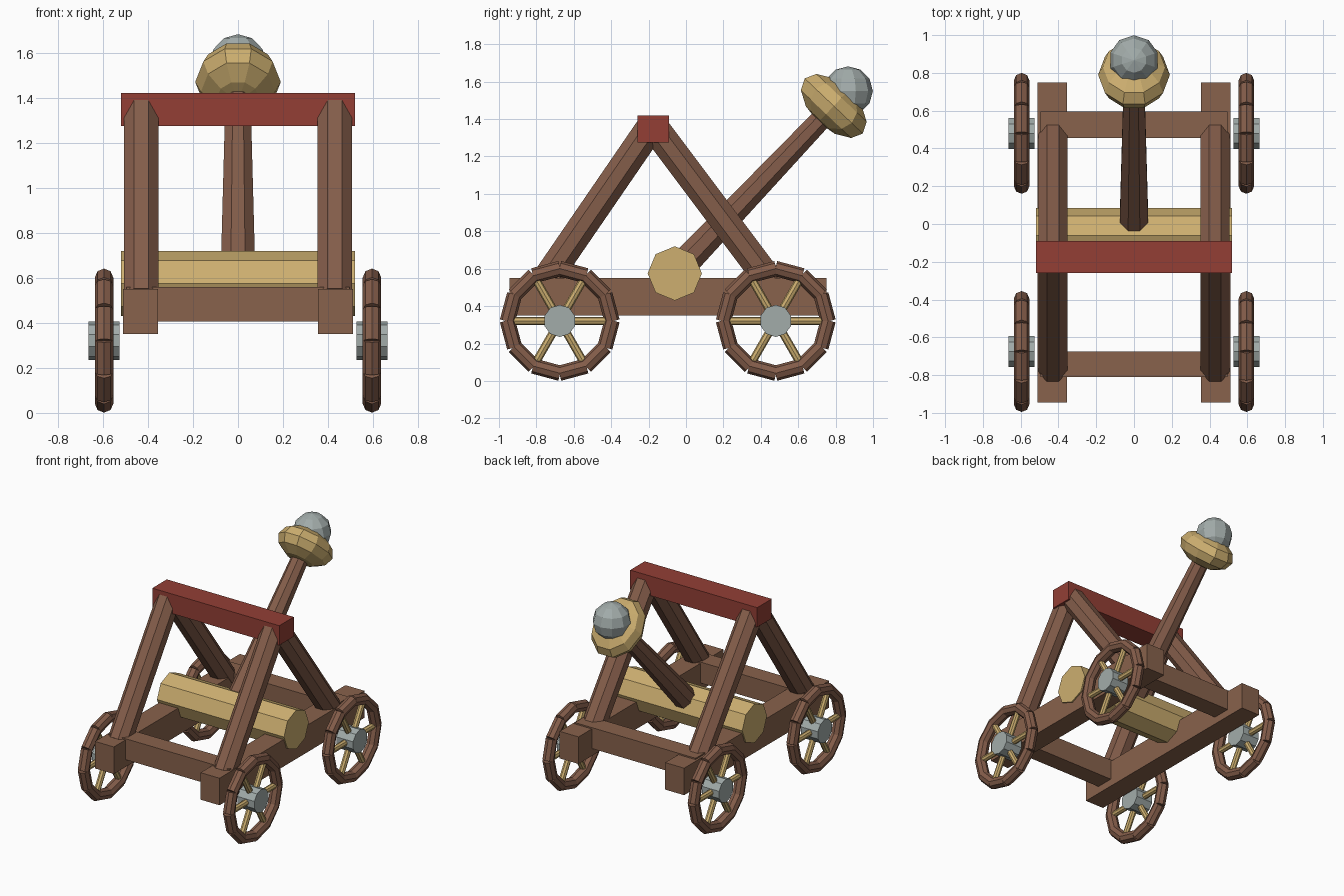
import bpy, math
from mathutils import Vector, Matrix

old = bpy.data.objects.get("Cube")
if old:
    bpy.data.objects.remove(old, do_unlink=True)


def material(name, r, g, b):
    # Colour given as sRGB bytes, stored as linear values
    lin = [((c / 255 + 0.055) / 1.055) ** 2.4 for c in (r, g, b)] + [1.0]
    m = bpy.data.materials.new(name)
    m.use_nodes = True
    m.diffuse_color = lin
    m.node_tree.nodes["Principled BSDF"].inputs["Base Color"].default_value = lin
    return m


beam_brown = material("beam brown", 136, 98, 76)
pole_brown = material("pole brown", 132, 93, 74)
pale_wood = material("pale wood", 205, 175, 112)
stone_grey = material("stone grey", 162, 172, 170)
bar_red = material("bar red", 147, 63, 53)


def finish(name, mat):
    ob = bpy.context.object
    ob.name = name
    ob.data.materials.append(mat)
    return ob


def box(name, x, y, z, mat):
    # Box from (min, max) ranges
    lo, hi = Vector((x[0], y[0], z[0])), Vector((x[1], y[1], z[1]))
    bpy.ops.mesh.primitive_cube_add(size=1)
    ob = finish(name, mat)
    ob.data.transform(Matrix.Translation((lo + hi) / 2) @ Matrix.Diagonal((*(hi - lo), 1)))
    return ob


def rod(name, a, b, r1, r2, mat, sides=8, turn=0.0):
    # Tapered prism between two points, one flat or edge kept facing x
    a, b = Vector(a), Vector(b)
    bpy.ops.mesh.primitive_cone_add(vertices=sides, radius1=r1, radius2=r2, depth=(b - a).length)
    ob = finish(name, mat)
    w = (b - a).normalized()
    u = Vector((1, 0, 0)) if abs(w.x) < 0.9 else Vector((0, 1, 0))
    v = w.cross(u)
    frame = Matrix((u, v, w)).transposed().to_4x4()
    ob.data.transform(Matrix.Translation((a + b) / 2) @ frame @ Matrix.Rotation(turn, 4, "Z"))
    return ob


FLAT = math.pi / 8

# Chassis
for side, s in (("left", 1), ("right", -1)):
    box(f"{side}_side_beam", sorted((s * 0.355, s * 0.51)), (-0.945, 0.75), (0.35, 0.55), beam_brown)
box("front_cross_beam", (-0.495, 0.495), (-0.81, -0.675), (0.405, 0.56), beam_brown)
box("rear_cross_beam", (-0.495, 0.495), (0.455, 0.595), (0.405, 0.56), beam_brown)

# Support frame and stop bar
for side, s in (("left", 1), ("right", -1)):
    top = (s * 0.43, -0.18, 1.37)
    rod(f"{side}_front_leg", (s * 0.43, -0.77, 0.51), top, 0.083, 0.083, pole_brown, turn=FLAT)
    rod(f"{side}_rear_leg", (s * 0.43, 0.465, 0.51), top, 0.083, 0.083, pole_brown, turn=FLAT)
box("stop_bar", (-0.52, 0.52), (-0.26, -0.09), (1.275, 1.42), bar_red)

# Drum and throwing arm
drum = Vector((0, -0.06, 0.575))
cup = Vector((0, 0.79, 1.47))
rod("drum", drum - Vector((0.52, 0, 0)), drum + Vector((0.52, 0, 0)), 0.145, 0.145, pale_wood)
rod("throwing_arm", drum, cup, 0.084, 0.058, pole_brown, turn=FLAT)

# Cup, flattened along the arm, and the stone in it
bpy.ops.mesh.primitive_uv_sphere_add(segments=10, ring_count=6, radius=1)
ob = finish("cup", pale_wood)
tilt = (cup - drum).to_track_quat("Z", "Y").to_matrix().to_4x4()
u = Vector((1, 0, 0))
w = (cup - drum).normalized()
tilt = Matrix((u, w.cross(u), w)).transposed().to_4x4()
quarter = Matrix.Rotation(math.pi / 2, 4, "Z")
ob.data.transform(Matrix.Translation(cup) @ tilt @ Matrix.Diagonal((0.19, 0.225, 0.12, 1)) @ quarter)
bpy.ops.mesh.primitive_uv_sphere_add(segments=10, ring_count=6, radius=0.132)
ob = finish("stone", stone_grey)
ob.data.transform(Matrix.Translation((0, 0.867, 1.55)))


def wheel(name, x, y):
    hub = Vector((x, y, 0.321))

    def spot(angle, radius, along=0.0):
        c, s = math.cos(angle), math.sin(angle)
        return hub + Vector((0, c * radius - s * along, s * radius + c * along))

    # Rim of straight pieces with notched joints
    for i in range(12):
        t = math.radians(15 + 30 * i)
        rod(f"{name}_rim_{i}", spot(t, 0.27, -0.075), spot(t, 0.27, 0.075), 0.041, 0.041, pole_brown)
    # Spokes run right across the wheel
    for i in range(3):
        t = math.radians(60 * i)
        rod(f"{name}_spoke_{i}", spot(t, -0.26), spot(t, 0.26), 0.022, 0.022, pale_wood)
    rod(f"{name}_hub", hub - Vector((0.069, 0, 0)), hub + Vector((0.069, 0, 0)), 0.086, 0.086, stone_grey, 10)


for side, s in (("left", 1), ("right", -1)):
    for end, y in (("front", -0.675), ("rear", 0.48)):
        wheel(f"{end}_{side}_wheel", s * 0.595, y)
